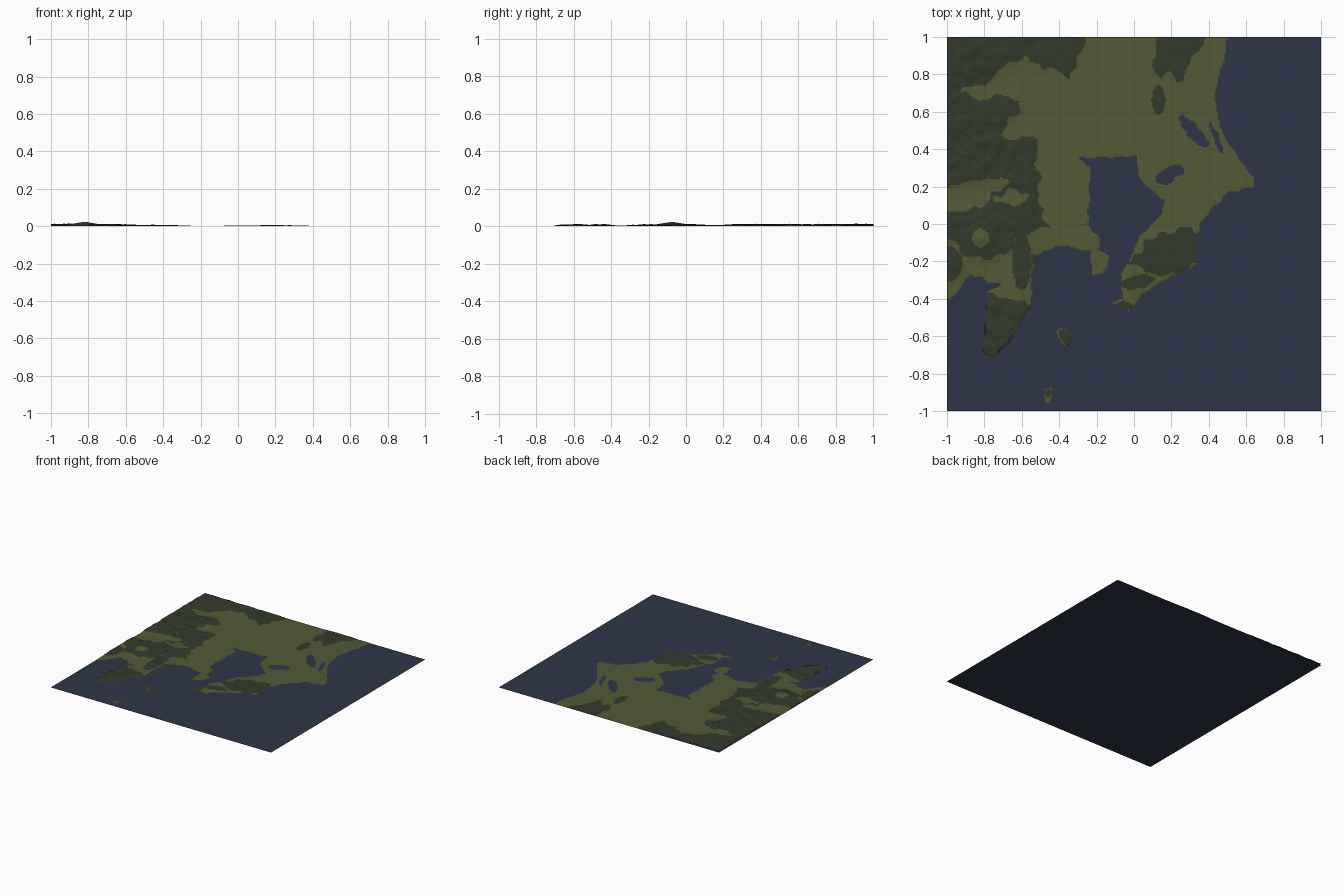
import bpy, bmesh, math
from mathutils import Vector, noise

if "Cube" in bpy.data.objects:
    bpy.data.objects.remove(bpy.data.objects["Cube"])

N = 240            # grid cells per side
S = 2.0 / N
PEAK = (-.82, -.075)

# Coarse mainland outline; noise adds the fine irregularity
COAST = [(-1.1, 1.1), (.5, 1.1), (.5, .97), (.43, .69), (.47, .48), (.64, .24), (.64, .195),
    (.5, .17), (.35, 0), (.33, -.22), (.18, -.29), (.04, -.38), (-.03, -.47), (-.12, -.42), (-.06, -.4),
    (-.07, -.28), (.03, -.07), (.15, .06), (.165, .12), (.02, .25), (.02, .36), (-.3, .35), (-.23, .3),
    (-.25, 0), (-.19, -.07), (-.19, -.14), (-.13, -.17), (-.17, -.27), (-.22, -.28),
    (-.24, -.14), (-.4, -.12), (-.54, -.17), (-.55, -.44), (-.63, -.58), (-.73, -.71), (-.81, -.7),
    (-.79, -.36), (-.71, -.33), (-.88, -.27), (-.97, -.4), (-1.1, -.4)]
# Coarse upland regions, clipped by the coast
WEST_RANGE = [(-1.1, 1.1), (-.28, 1.1), (-.28, .9), (-.34, .77), (-.62, .9), (-.8, .74), (-.94, .71),
    (-.6, .65), (-.72, .45), (-.53, .46), (-.51, .12), (-.44, -.01), (-.65, -.08), (-.68, -.18),
    (-.9, -.17), (-1.1, -.04)]
SOUTH_CAPE = [(-.84, -.36), (-.64, -.39), (-.5, -.46), (-.6, -.75), (-.85, -.75)]
NORTH_HILLS = [(.09, 1.1), (.13, .77), (.28, .8), (.43, 1.1)]
EAST_HILLS = [(.12, -.04), (.36, -.03), (.36, -.23), (.14, -.28), (-.04, -.2)]
# Ovals: centre x, centre y, radius x, radius y, turn in degrees
ISLANDS = [(-.37, -.605, .05, .035, -55), (-.46, -.915, .045, .02, 85)]
LAKES = [(.19, .265, .085, .04, 25), (.32, .49, .11, .035, -50), (.44, .46, .09, .015, -70)]
HILLS = [(-.6, -.2, .05, .15, 0), (.13, .66, .035, .08, 0), (.02, -.31, .09, .035, 10),
    (-.05, -.44, .06, .025, 0), (-1, -.21, .08, .1, 0), (-.36, -.61, .05, .03, -55),
    (-.46, -.9, .03, .015, 85)]
VALLEYS = [(-.9, .15, .24, .07, 18), (-.65, .135, .09, .025, 10), (*PEAK, .047, .047, 0)]


def in_poly(x, y, poly):
    hit = False
    ax, ay = poly[-1]
    for bx, by in poly:
        if (ay > y) != (by > y) and x < ax + (y - ay) * (bx - ax) / (by - ay):
            hit = not hit
        ax, ay = bx, by
    return hit


def in_oval(x, y, ovals):
    for cx, cy, rx, ry, turn in ovals:
        c, s = math.cos(math.radians(turn)), math.sin(math.radians(turn))
        u, v = (x - cx) * c + (y - cy) * s, (y - cy) * c - (x - cx) * s
        if (u / rx) ** 2 + (v / ry) ** 2 < 1:
            return True
    return False


def wobble(x, y, size, freq):
    return (x + size * noise.noise(Vector((x * freq, y * freq, 1))),
            y + size * noise.noise(Vector((x * freq, y * freq, 7))))


def classify(x, y):
    """0 sea, 1 lowland, 2 upland"""
    cx, cy = wobble(x, y, .012, 20)
    if in_oval(cx, cy, LAKES) or not (in_poly(cx, cy, COAST) or in_oval(cx, cy, ISLANDS)):
        return 0
    if in_oval(x, y, VALLEYS[2:]):
        return 1
    ux, uy = wobble(x, y, .05, 14)
    if in_oval(ux, uy, VALLEYS[:2]):
        return 1
    regions = (WEST_RANGE, SOUTH_CAPE, NORTH_HILLS, EAST_HILLS)
    return 2 if in_oval(cx, cy, HILLS) or any(in_poly(ux, uy, r) for r in regions) else 1


kind = [[classify(-1 + (i + .5) * S, -1 + (j + .5) * S) for i in range(N)] for j in range(N)]


def blur_rows(g, r):
    out = []
    for row in g:
        acc = [0]
        for a in row:
            acc.append(acc[-1] + a)
        out.append([(acc[min(N, i + r + 1)] - acc[max(0, i - r)]) / (min(N, i + r + 1) - max(0, i - r))
                    for i in range(N)])
    return [list(c) for c in zip(*out)]


# Soft upland mask drives the height of the ranges
mask = [[1.0 if k == 2 else 0.0 for k in row] for row in kind]
for _ in range(4):
    mask = blur_rows(mask, 4)


def height(i, j):
    x, y = -1 + i * S, -1 + j * S
    cells = [kind[b][a] for a in (i - 1, i) for b in (j - 1, j) if 0 <= a < N and 0 <= b < N]
    if 0 in cells:
        return .0004
    west = min(1, max(0, (-.3 - x) / .5))
    ridge = 1 - abs(noise.noise(Vector((x * 9, y * 9, 3)))) * 1.6
    fine = noise.noise(Vector((x * 26, y * 26, 5)))
    z = .0015 + mask[min(j, N - 1)][min(i, N - 1)] * (.005 + .008 * west) * max(.1, .2 + .6 * ridge + .3 * fine)
    d = math.hypot(x - PEAK[0], y - PEAK[1])
    return max(z, .0245 * max(0, 1 - d / .17) ** 1.3)


H = [[height(i, j) for i in range(N + 1)] for j in range(N + 1)]


def make_object(name, bm, mat_name, rgb):
    mat = bpy.data.materials.new(mat_name)
    mat.diffuse_color = (*rgb, 1)
    mat.use_nodes = True
    mat.node_tree.nodes["Principled BSDF"].inputs["Base Color"].default_value = mat.diffuse_color
    me = bpy.data.meshes.new(name)
    bm.to_mesh(me)
    bm.free()
    me.materials.append(mat)
    bpy.context.collection.objects.link(bpy.data.objects.new(name, me))


def terrain(name, code, mat_name, rgb):
    bm, verts = bmesh.new(), {}

    def vert(i, j):
        if (i, j) not in verts:
            verts[i, j] = bm.verts.new((-1 + i * S, -1 + j * S, H[j][i]))
        return verts[i, j]
    for j in range(N):
        for i in range(N):
            if kind[j][i] == code:
                bm.faces.new([vert(i, j), vert(i + 1, j), vert(i + 1, j + 1), vert(i, j + 1)])
    make_object(name, bm, mat_name, rgb)


# Sea sheet under everything
sea = bmesh.new()
bmesh.ops.create_grid(sea, x_segments=1, y_segments=1, size=1)
make_object("sea", sea, "sea navy", (.028, .036, .067))

# Land sheets
terrain("lowland", 1, "lowland olive", (.085, .102, .034))
terrain("mountains", 2, "mountain dark green", (.034, .042, .025))
